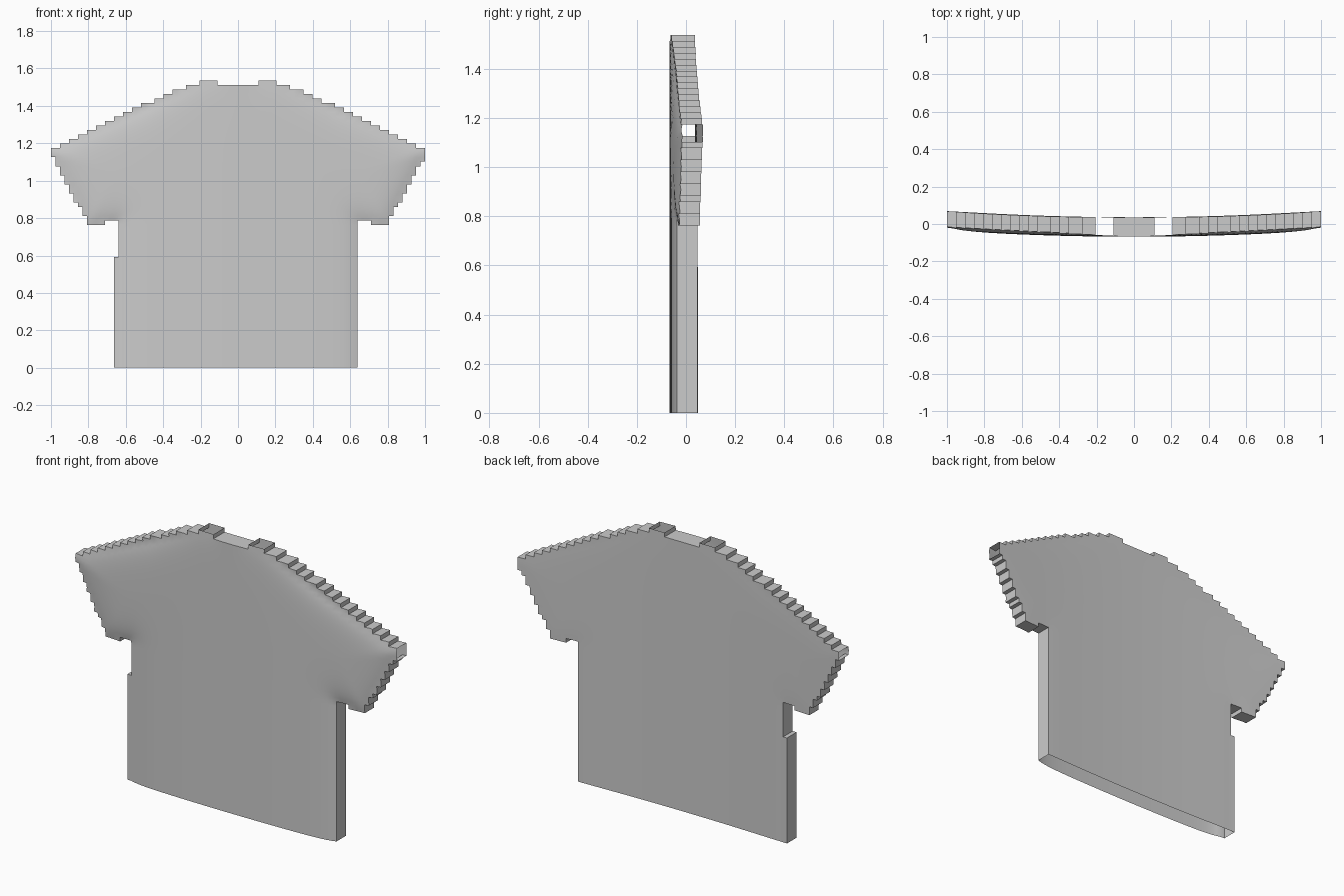
import bpy, bmesh, math
from mathutils import Vector
from mathutils.geometry import intersect_point_line

if "Cube" in bpy.data.objects:
    bpy.data.objects.remove(bpy.data.objects["Cube"])

# Grid of square steps that gives the shirt its staircase outline
NX, NZ = 83, 64
DX, DZ, TOP = 2 / 83, 0.0242, 1.537
SHOULDER = [50, 53, 56, 58, 60, 63, 65, 67, 69, 71, 73, 75, 77, 79, 81]


def row_spans(k):
    """Filled column ranges of row k, counted down from the top."""
    if k == 0:                                   # collar tabs
        return [(33, 37), (46, 50)]
    if k < 15:                                   # shoulders
        return [(NX - SHOULDER[k], SHOULDER[k])]
    if k < 18:                                   # sleeve tips
        return [(1 if k == 17 else 0, NX)]
    if k < 32:                                   # sleeve cuffs
        r = 82 - round((k - 18) * 0.55)
        if k == 31:
            return [(8, 12), (15, 68), (71, 75)]
        return [(NX - r, r)]
    return [(15 if k < 39 else 14, 68)]          # body


# Ideal straight outline, used to thin the cloth towards its borders
OUTLINE = [((0.1, 1.54), (0.2, 1.53)), ((0.2, 1.53), (1, 1.17)),
           ((1, 1.13), (0.8, 0.76)), ((0.65, 0.78), (0.65, -0.3)),
           ((0.65, 0.78), (0.8, 0.76))]


def edge_distance(x, z):
    p = Vector((abs(x), z, 0))
    best = 9
    for a, b in OUTLINE:
        a, b = Vector((*a, 0)), Vector((*b, 0))
        t = intersect_point_line(p, a, b)[1]
        best = min(best, (p - a.lerp(b, max(0, min(1, t)))).length)
    return best


def cloth_y(x, z):
    """Front and back depth of the curved, slightly padded cloth."""
    taper = math.exp(-edge_distance(x, z) / 0.06) * min(1, abs(x) / 0.5)
    front = -0.068 + 0.033 * x * x + 0.022 * taper
    back = 0.036 + 0.035 * x * x - 0.003 * taper
    return front, back


cells = {(i, k) for k in range(NZ) for a, b in row_spans(k) for i in range(a, b)}
bm = bmesh.new()
cache = {}


def pair(i, k):
    if (i, k) not in cache:
        x, z = -1 + i * DX, max(0, TOP - k * DZ)
        f, b = cloth_y(x, z)
        cache[i, k] = (bm.verts.new((x, f, z)), bm.verts.new((x, b, z)))
    return cache[i, k]


def wall(p, q):
    bm.faces.new((p[0], q[0], q[1], p[1]))


for i, k in sorted(cells):
    tl, tr, br, bl = pair(i, k), pair(i + 1, k), pair(i + 1, k + 1), pair(i, k + 1)
    # front and back cloth
    bm.faces.new((bl[0], br[0], tr[0], tl[0]))
    bm.faces.new((tl[1], tr[1], br[1], bl[1]))
    # stepped border, left open at sleeve tips, collar tabs and hem
    if i > 0 and (i - 1, k) not in cells:
        wall(bl, tl)
    if i < NX - 1 and (i + 1, k) not in cells:
        wall(tr, br)
    if k > 0 and (i, k - 1) not in cells:
        wall(tl, tr)
    if k < NZ - 1 and (i, k + 1) not in cells:
        wall(br, bl)

mesh = bpy.data.meshes.new("shirt")
bm.to_mesh(mesh)
bm.free()
shirt = bpy.data.objects.new("shirt", mesh)
bpy.context.collection.objects.link(shirt)
bpy.context.view_layer.objects.active = shirt
shirt.select_set(True)
bpy.ops.object.shade_smooth_by_angle(angle=math.radians(30))
